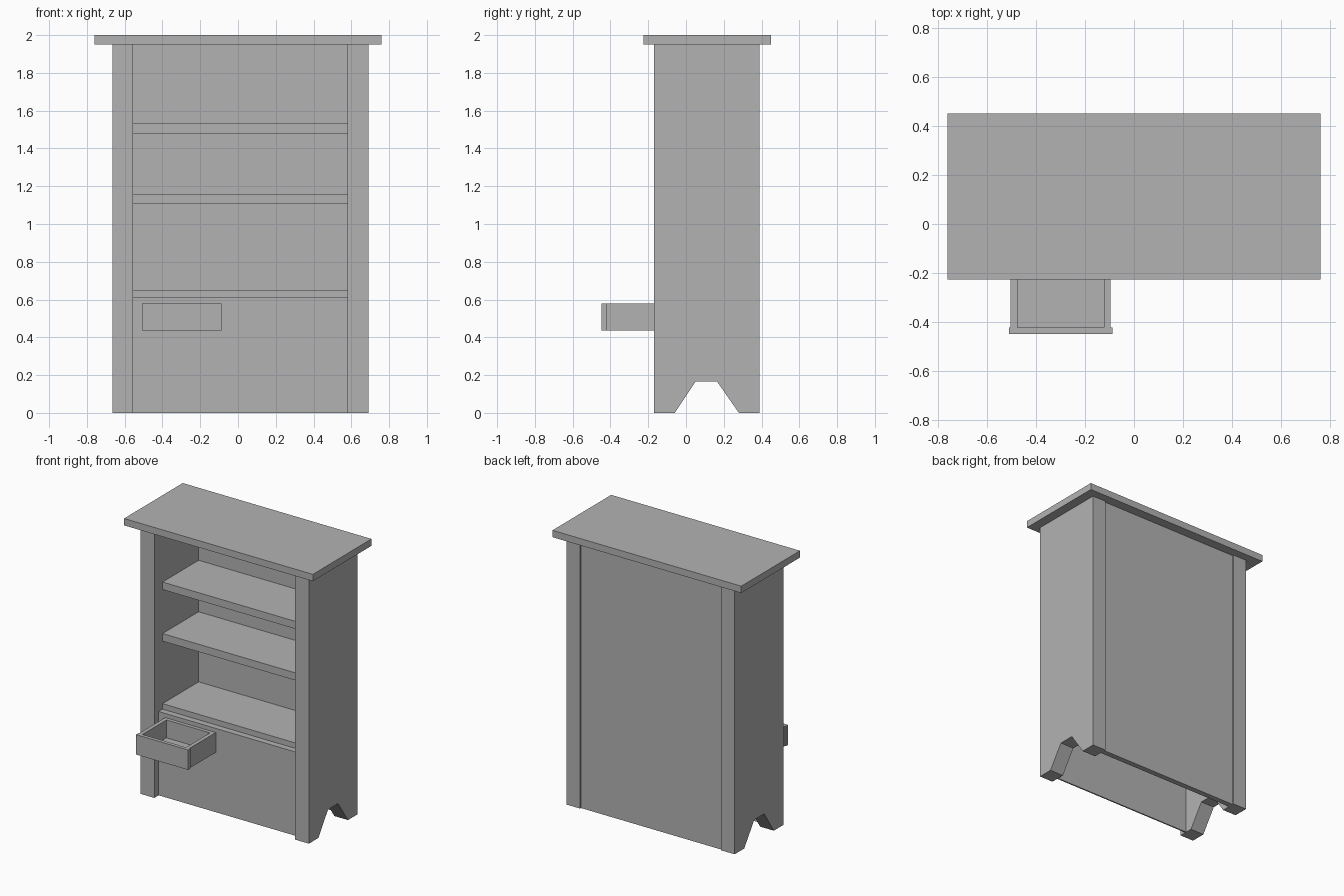
import bpy
import bmesh

cube = bpy.data.objects.get("Cube")
if cube:
    bpy.data.objects.remove(cube, do_unlink=True)

# Single plain grey
grey = bpy.data.materials.new("plain grey")
grey.use_nodes = True
COLOUR = (0.45, 0.45, 0.45, 1)
grey.diffuse_color = COLOUR
grey.node_tree.nodes["Principled BSDF"].inputs["Base Color"].default_value = COLOUR


def finish(name, bm):
    bmesh.ops.recalc_face_normals(bm, faces=bm.faces)
    mesh = bpy.data.meshes.new(name)
    bm.to_mesh(mesh)
    bm.free()
    mesh.materials.append(grey)
    obj = bpy.data.objects.new(name, mesh)
    bpy.context.scene.collection.objects.link(obj)
    return obj


def board(name, xs, ys, zs):
    """Box given by its extent along each axis."""
    bm = bmesh.new()
    bmesh.ops.create_cube(bm, size=1)
    for v in bm.verts:
        v.co = [lo + (c + 0.5) * (hi - lo) for c, (lo, hi) in zip(v.co, (xs, ys, zs))]
    return finish(name, bm)


def side_panel(name, x0, x1):
    """Upright with a notched foot, extruded from its side profile."""
    profile = [(-0.17, 0), (-0.06, 0), (0.05, 0.165), (0.165, 0.165),
               (0.28, 0), (0.39, 0), (0.39, 1.95), (-0.17, 1.95)]
    bm = bmesh.new()
    face = bm.faces.new([bm.verts.new((x0, y, z)) for y, z in profile])
    out = bmesh.ops.extrude_face_region(bm, geom=[face])
    moved = [g for g in out["geom"] if isinstance(g, bmesh.types.BMVert)]
    bmesh.ops.translate(bm, verts=moved, vec=(x1 - x0, 0, 0))
    return finish(name, bm)


# Carcass
INNER = (-0.555, 0.58)
side_panel("right_side", -0.665, INNER[0])
side_panel("left_side", INNER[1], 0.69)
board("top_board", (-0.76, 0.76), (-0.225, 0.45), (1.95, 2))
board("back_panel", INNER, (0.34, 0.38), (0, 1.95))
board("front_panel", INNER, (-0.12, -0.11), (0, 0.61))
board("cupboard_top", INNER, (-0.11, 0.34), (0.59, 0.61))

# Shelves
for name, bottom, top in (("lower_shelf", 0.61, 0.65),
                          ("middle_shelf", 1.105, 1.16),
                          ("upper_shelf", 1.48, 1.535)):
    board(name, INNER, (-0.075, 0.34), (bottom, top))

# Open drawer
HEIGHT = (0.435, 0.58)
board("drawer_front", (-0.508, -0.087), (-0.448, -0.422), HEIGHT)
board("drawer_right_side", (-0.502, -0.474), (-0.422, -0.12), HEIGHT)
board("drawer_left_side", (-0.123, -0.095), (-0.422, -0.12), HEIGHT)
board("drawer_back", (-0.474, -0.123), (-0.146, -0.12), HEIGHT)
board("drawer_floor", (-0.474, -0.123), (-0.422, -0.146), (0.435, 0.45))
